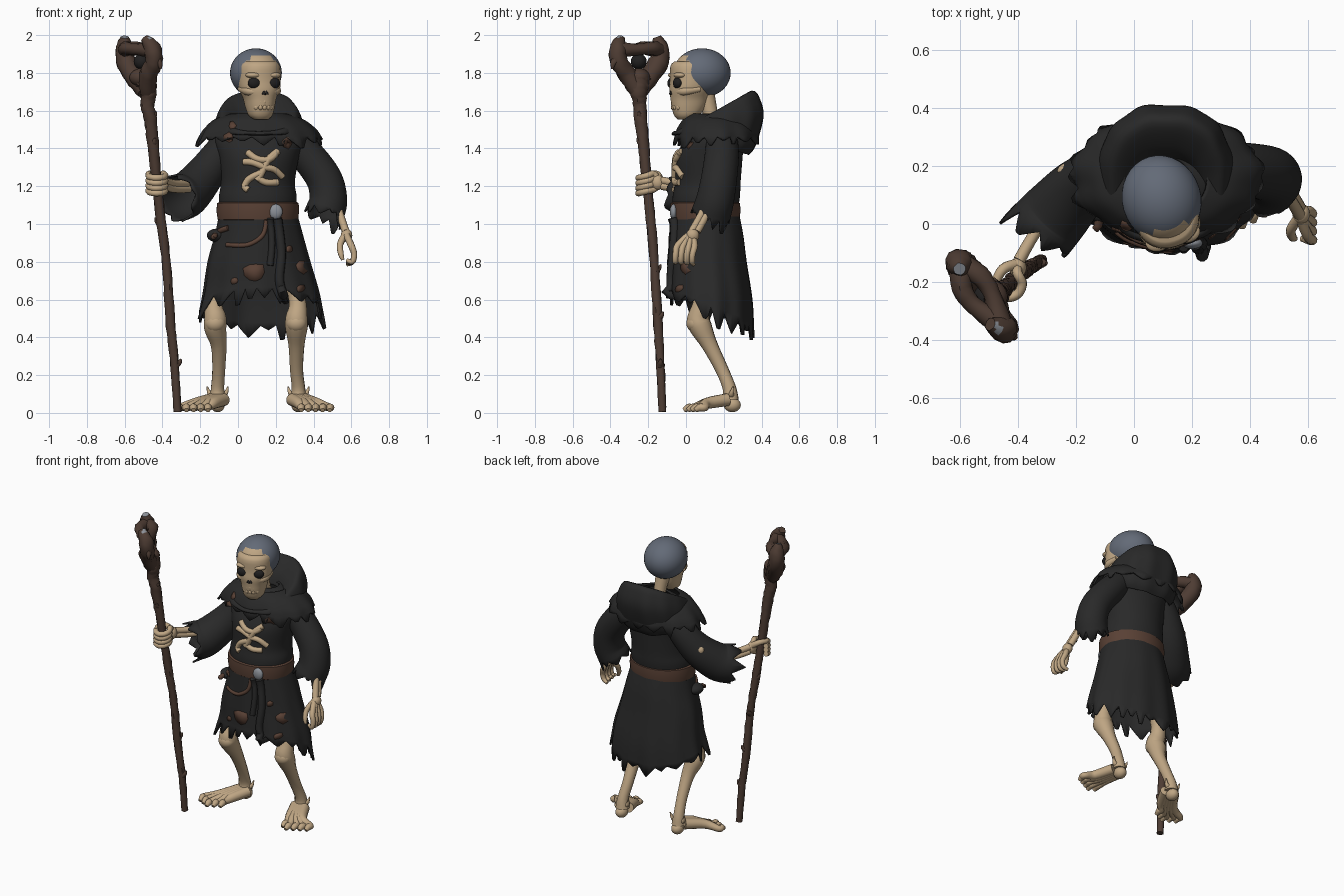
import bpy, bmesh, math, random
from mathutils import Vector, Matrix
from mathutils.bvhtree import BVHTree
random.seed(7)
if "Cube" in bpy.data.objects:
    bpy.data.objects.remove(bpy.data.objects["Cube"])

def material(name, *rgb):
    m = bpy.data.materials.new(name)
    m.use_nodes = True
    m.diffuse_color = (*rgb, 1)
    m.node_tree.nodes["Principled BSDF"].inputs["Base Color"].default_value = (*rgb, 1)
    return m

ROBE = material("black cloth", .022, .022, .022)
BONE = material("bone", .52, .38, .23)
WOOD = material("dark wood", .075, .045, .033)
LEATHER = material("brown leather", .1, .052, .035)
CAP = material("blue grey cap", .125, .145, .185)
METAL = material("grey metal", .26, .28, .31)
DARK = material("hollow dark", .015, .014, .014)
cloth = []  # surfaces that later parts lie on

def finish(name, bm, *mats, rule=None, thick=0, surface=False):
    """Make a smooth named object with crisp edges; the rule picks the second colour by face."""
    bmesh.ops.recalc_face_normals(bm, faces=bm.faces)
    for f in bm.faces if rule else ():
        f.material_index = int(rule(f))
    if surface:
        cloth.append(BVHTree.FromBMesh(bm))
    mesh = bpy.data.meshes.new(name)
    bm.to_mesh(mesh)
    bm.free()
    for m in mats:
        mesh.materials.append(m)
    obj = bpy.data.objects.new(name, mesh)
    bpy.context.collection.objects.link(obj)
    if thick:
        mod = obj.modifiers.new("thickness", 'SOLIDIFY')
        mod.thickness, mod.offset = thick, 0
    with bpy.context.temp_override(object=obj, active_object=obj, selected_objects=[obj], selected_editable_objects=[obj]):
        bpy.ops.object.shade_smooth_by_angle(angle=math.radians(45))

def spline(pts, k=4):
    """Catmull-Rom refinement of tuples of any length."""
    out = []
    for i in range(len(pts) - 1):
        near = [pts[min(max(i + j, 0), len(pts) - 1)] for j in (-1, 0, 1, 2)]
        for t in (s / k for s in range(k)):
            out.append([b + t / 2 * (c - a + t * (2*a - 5*b + 4*c - d + t * (3*b - a - 3*c + d)))
                        for a, b, c, d in zip(*near)])
    return out + [list(pts[-1])]

def loft(bm, rings, cap=True, ragged=0):
    """Skin a list of rings; a ragged end gets torn teeth along the last direction."""
    n, teeth = len(rings[0]), []
    while ragged and len(teeth) < n:
        w, h = random.randint(3, 7), random.uniform(.15, 1) * ragged
        teeth += [h * (1 - abs(2 * j / w - 1)) for j in range(w)]
    if ragged:
        rings[-1] = [p + (p - q).normalized() * t for p, q, t in zip(rings[-1], rings[-2], teeth)]
    rows = [[bm.verts.new(p) for p in ring] for ring in rings]
    for a, b in zip(rows, rows[1:]):
        for i in range(n):
            bm.faces.new((a[i], a[i - 1], b[i - 1], b[i]))
    for row in (rows[0], rows[-1]) if cap else ():
        bm.faces.new(row)

def oval(cx, cy, z, rx, ry, tilt=0, fold=0, power=1, n=96):
    """Level ring; tilt raises the back, fold makes cloth waves, a low power squares it."""
    ring = []
    for a in (math.tau * i / n for i in range(n)):
        f = 1 + fold * (math.sin(11 * a) + .6 * math.sin(7 * a + 1))
        c, s = (math.copysign(abs(v) ** power, v) for v in (math.cos(a), math.sin(a)))
        ring.append(Vector((cx + rx * f * c, cy + ry * f * s, z + tilt * s)))
    return ring

def tube(bm, pts, k=4, n=10, rough=0, **end):
    """Round sweep along (x, y, z, radius) points."""
    path = spline(pts, k)
    pos, rings, u = [Vector(p[:3]) for p in path], [], None
    for i, p in enumerate(pos):
        t = (pos[min(i + 1, len(pos) - 1)] - pos[max(i - 1, 0)]).normalized()
        u = (u - t * u.dot(t)).normalized() if u else t.orthogonal().normalized()
        v = t.cross(u)
        rings.append([p + (u * math.cos(a) + v * math.sin(a)) * path[i][3] * random.uniform(1 - rough, 1 + rough)
                      for a in (math.tau * j / n for j in range(n))])
    loft(bm, rings, **end)

def parts(tubes=(), balls=(), **kw):
    """Mesh of several tubes and (x, y, z, rx, ry, rz) ellipsoids."""
    bm = bmesh.new()
    for pts in tubes:
        tube(bm, pts, **kw)
    for b in balls:
        m = Matrix.Translation(b[:3]) @ Matrix.Diagonal((*b[3:], 1))
        bmesh.ops.create_uvsphere(bm, u_segments=32, v_segments=24, radius=1, matrix=m)
    return bm

def front(x, z, gap=0):
    """Point just ahead of the cloth, seen from the front."""
    hits = [t.ray_cast(Vector((x, -1, z)), Vector((0, 1, 0)))[0] for t in cloth]
    return Vector((x, min([h.y for h in hits if h] or [0]) - gap, z))

def on_cloth(radius, line):
    return [(*front(x, z, radius * .45), radius) for x, z in spline(line, 3)]

# Robe: skirt, torso, shoulder cape, hood
def garment(name, rows, ragged=0, fold=0, power=1):
    bm, rings = bmesh.new(), spline(rows, 5)
    loft(bm, [oval(*r, fold=fold * i / len(rings), power=power) for i, r in enumerate(rings)], False, ragged)
    finish(name, bm, ROBE, thick=.012, surface=True)

garment("skirt", [(.105, .1, 1.1, .19, .165, 0), (.11, .112, .95, .225, .185, 0), (.11, .117, .8, .265, .2, 0),
                  (.12, .13, .65, .298, .217, -.05), (.12, .132, .56, .315, .222, -.1)], ragged=.13, fold=.022)
garment("torso", [(.105, .1, 1.06, .195, .165), (.105, .107, 1.14, .2, .172), (.105, .115, 1.22, .19, .168),
                  (.11, .123, 1.35, .205, .17), (.11, .15, 1.45, .225, .15), (.11, .16, 1.54, .17, .12), (.11, .16, 1.58, .08, .07)])
garment("shoulder_cape", [(.11, .15, 1.58, .14, .12), (.11, .16, 1.55, .23, .17), (.115, .165, 1.5, .29, .205),
                          (.115, .165, 1.46, .315, .215)], ragged=.09, fold=.02)
garment("hood", [(.11, .12, 1.5, .1, .1, .05), (.11, .12, 1.55, .14, .14, .08), (.11, .15, 1.59, .185, .2, .11),
                 (.11, .165, 1.57, .21, .225, .085), (.11, .17, 1.52, .225, .235, .045),
                 (.11, .165, 1.45, .225, .2, -.03), (.11, .16, 1.42, .2, .17, -.05)], fold=.02, power=.85)

# Sleeves with torn cuffs, and the bare right elbow
SLEEVES = {"left": [(.26, .19, 1.47, .075), (.36, .19, 1.37, .085), (.455, .175, 1.24, .09), (.478, .155, 1.13, .095), (.46, .135, 1.06, .1)],
           "right": [(-.02, .19, 1.47, .075), (-.1, .18, 1.37, .082), (-.185, .125, 1.25, .1), (-.265, .04, 1.16, .115), (-.31, -.01, 1.14, .12)]}
for side, pts in SLEEVES.items():
    finish(side + "_sleeve", parts([pts], k=5, n=48, cap=False, ragged=.1), ROBE, thick=.01)
finish("right_elbow", parts(balls=[(-.232, .182, 1.285, .032, .026, .03)]), BONE)

# Belt, buckle, cords and pouch
bm = bmesh.new()
loft(bm, [oval(.105, .102, z, .198 + e, .166 + e) for z, e in ((1.015, 0), (1.025, .015), (1.07, .021), (1.11, .018), (1.12, 0))], False)
finish("belt", bm, LEATHER, surface=True)
finish("buckle", parts(balls=[(.2, front(.2, 1.065).y, 1.065, .036, .02, .04)]), METAL)
CORDS = {"long_cord": (LEATHER, .012, (.15, 1.02), (.13, .94), (.05, .89), (-.06, .89)),
         "short_cord": (LEATHER, .015, (-.13, .93), (-.1, .96), (-.05, .98)),
         "belt_tail": (ROBE, .024, (.21, 1.03), (.23, .85), (.22, .7), (.25, .6)),
         "second_belt_tail": (ROBE, .018, (.17, 1.03), (.18, .9), (.17, .78))}
for name, (mat, radius, *line) in CORDS.items():
    finish(name, parts([on_cloth(radius, line)], k=2), mat)
finish("pouch", parts(balls=[(-.115, .06, .94, .05, .055, .035)]), ROBE)

# Leather patches lying on the cloth
PATCHES = [(.085, .745, .055), (.34, .77, .034), (-.02, .7, .02), (.27, .87, .02), (.26, 1.43, .032), (-.05, 1.46, .025),
           (-.03, 1.52, .02), (.33, .66, .022)]
for i, (x, z, r) in enumerate(PATCHES):
    bm, rim = bmesh.new(), []
    hub = bm.verts.new(front(x, z, .006))
    for a in (math.tau * j / 9 for j in range(9)):
        q = r * random.uniform(.75, 1.15)
        rim.append(bm.verts.new(front(x + q * math.cos(a), z + q * math.sin(a), .006)))
    for j in range(9):
        bm.faces.new((hub, rim[j - 1], rim[j]))
    finish(f"cloth_patch_{i + 1}", bm, LEATHER, thick=.008)

# Ribs showing through the open chest
RIBS = [((.21, 1.385), (.16, 1.34), (.125, 1.27), (.1, 1.23)), ((.05, 1.38), (.1, 1.345), (.16, 1.34), (.2, 1.37)),
        ((.03, 1.33), (.08, 1.325), (.14, 1.3)), ((.13, 1.3), (.19, 1.29), (.235, 1.25)),
        ((.12, 1.27), (.06, 1.24), (.035, 1.2), (.055, 1.18)), ((.11, 1.24), (.15, 1.22), (.21, 1.22))]
finish("ribs", parts([on_cloth(.018, line) for line in RIBS], k=2), BONE)

# Skull, built around its own centre and then turned a little to its left
POSE = Matrix.Translation((.095, .085, 1.8)) @ Matrix.Rotation(math.radians(16.5), 4, 'Z')

def head_part(name, bm, *mats, **kw):
    bm.transform(POSE)
    finish(name, bm, *mats, **kw)

head_part("cranium", parts(balls=[(0, 0, 0, .136, .153, .13)]), BONE, CAP,
          rule=lambda f: (POSE.inverted() @ f.calc_center_median()).y > -.1)
FACE = [(0, -.06, .06, .09, .088), (0, -.062, .035, .108, .107), (0, -.062, -.04, .112, .108),
        (0, -.068, -.09, .106, .107), (0, -.07, -.135, .086, .1), (0, -.075, -.18, .076, .09),
        (0, -.085, -.225, .062, .066), (0, -.095, -.248, .035, .035)]
bm = parts([[(s * .045, -.146, -.1, .018), (s * .08, -.115, -.095, .024), (s * .1, -.04, -.085, .015)] for s in (-1, 1)],
           [(s * .052, -.136, -.012, .045, .034, .018) for s in (-1, 1)])
loft(bm, [oval(*r, n=40, power=.92) for r in spline(FACE, 3)])
head_part("face_and_jaw", bm, BONE)
head_part("eye_and_nose_hollows", parts([[(s * .004, -.167, -.088, .006), (s * .009, -.171, -.115, .01)] for s in (-1, 1)],
                                        [(s * .052, -.15, -.054, .036, .024, .03) for s in (-1, 1)]), DARK)
head_part("teeth", parts(balls=[(i * .02, -.157 + .004 * i * i, z, .013, .013, .016)
                                for i in range(-2, 3) for z in (-.152, -.182)]), BONE)
finish("neck", parts([[(.11, .15, 1.45, .045), (.11, .13, 1.58, .04), (.1, .1, 1.7, .05)]]), BONE)

# Legs and feet, turned outward
for side, out, knee, shin, ankle, toe in (("right", -1, -.12, -.102, -.108, -.235), ("left", 1, .31, .31, .32, .41)):
    bones = [[(.11 + out * .1, .13, .95, .06), (knee, .09, .62, .045), (knee, .065, .5, .06), (knee, .08, .45, .06),
              (shin, .125, .36, .043), (shin, .19, .23, .035), (ankle, .23, .13, .036), (ankle, .235, .07, .045)]]
    for s in (-1, 1):
        bones.append([(ankle, .24, .09, .022), (ankle + s * .04, .24, .1, .014), (ankle + s * .055, .25, .14, .003)])
    for i in range(5):
        spread, reach = (i - 2) * .033, .02 * abs(i - 1.5 + out * .5)
        base, tip = ankle + (toe - ankle) * .55 + spread * .7, toe + spread * 1.15
        bones.append([(ankle + spread * .5, .22, .07, .034), (base, .11, .05, .03), (tip, .04 + reach, .028, .02),
                      (tip, .015 + reach, .028, .021), (tip, -.012 + reach, .014, .012)])
    joints = [(knee, .05, .475, .055, .048, .05), (ankle, .245, .042, .038, .045, .038)]
    finish(side + "_leg_and_foot", parts(bones, joints, n=12), BONE)

# Left forearm and loose hand
bones = [[(.48, .16 + d, 1.2, .02), (.53, .11 + d, 1.08, .02), (.57, .045 + d, .96, .021)] for d in (-.014, .014)]
for i in range(4):
    y = .045 - .03 * i
    bones.append([(.575, .035 - i * .008, .94, .018), (.6, y, .885, .018), (.615, y - .01, .84, .016),
                  (.605, y - .012, .8, .015), (.575, y - .005, .785 + .008 * i, .01)])
bones.append([(.565, .02, .94, .018), (.54, -.02, .89, .017), (.545, -.045, .84, .015), (.555, -.05, .81, .009)])
finish("left_forearm_and_hand", parts(bones, [(.575, .035, .94, .03, .035, .035)]), BONE)

# Right forearm and hand gripping the staff
bones = [[(-.26, .08, 1.2 + d, .02), (-.34, -.03, 1.2 + d, .02), (-.395, -.125, 1.215 + d, .021)] for d in (-.015, .015)]
for z in (1.175, 1.202, 1.229, 1.256):
    bones.append([(-.4, -.14, 1.215, .02)] + [(-.43 + .045 * math.cos(a), -.205 + .047 * math.sin(a), z + .012 * math.sin(a), .017)
                                              for a in (math.radians(50 - 48 * j) for j in range(6))])
bones.append([(-.41, -.14, 1.24, .02), (-.45, -.155, 1.265, .018), (-.475, -.2, 1.265, .015), (-.465, -.23, 1.26, .01)])
finish("right_forearm_and_hand", parts(bones, [(-.4, -.15, 1.22, .03, .035, .04)]), BONE)

# Gnarled staff with a forked head holding a dark orb
STAFF = [(-.32, -.125, .005, .021), (-.335, -.135, .25, .023), (-.36, -.15, .5, .026), (-.375, -.165, .75, .024),
         (-.405, -.185, 1, .026), (-.428, -.205, 1.2, .026), (-.45, -.225, 1.42, .031), (-.465, -.24, 1.56, .035),
         (-.48, -.245, 1.63, .036), (-.475, -.25, 1.7, .045), (-.495, -.25, 1.765, .062)]
spurs = [[(x, y, z, .024), (x + .022 * math.cos(i), y + .022 * math.sin(i), z + .015, .015),
          (x + .034 * math.cos(i), y + .034 * math.sin(i), z + .035, .005)] for i, (x, y, z, r) in enumerate(STAFF[1:-1])]
finish("staff", parts([STAFF] + spurs, k=6, n=12, rough=.1), WOOD)
FORK = [[(-.49, -.25, 1.7, .045), (-.555, -.185, 1.79, .052), (-.595, -.14, 1.87, .052), (-.6, -.14, 1.94, .045), (-.6, -.155, 1.99, .022)],
        [(-.48, -.25, 1.7, .045), (-.475, -.31, 1.79, .048), (-.445, -.355, 1.86, .046), (-.455, -.36, 1.93, .045), (-.495, -.345, 1.985, .022)],
        [(-.44, -.36, 1.88, .03), (-.415, -.385, 1.85, .016), (-.41, -.39, 1.82, .006)]]
for d in (-.03, .03):
    FORK.append([(-.595, -.14, 1.92, .042), (-.56 + d, -.2 + d * .7, 1.93, .036), (-.52 + d, -.26 + d * .7, 1.925, .03), (-.46, -.345, 1.92, .042)])
finish("staff_head", parts(FORK, [(-.505, -.25, 1.775, .07, .06, .05)], n=12, rough=.08), WOOD, METAL,
       rule=lambda f: f.normal.z > .8 and f.calc_center_median().z > 1.983)
finish("staff_orb", parts(balls=[(-.51, -.25, 1.86, .042, .042, .042)]), DARK)
